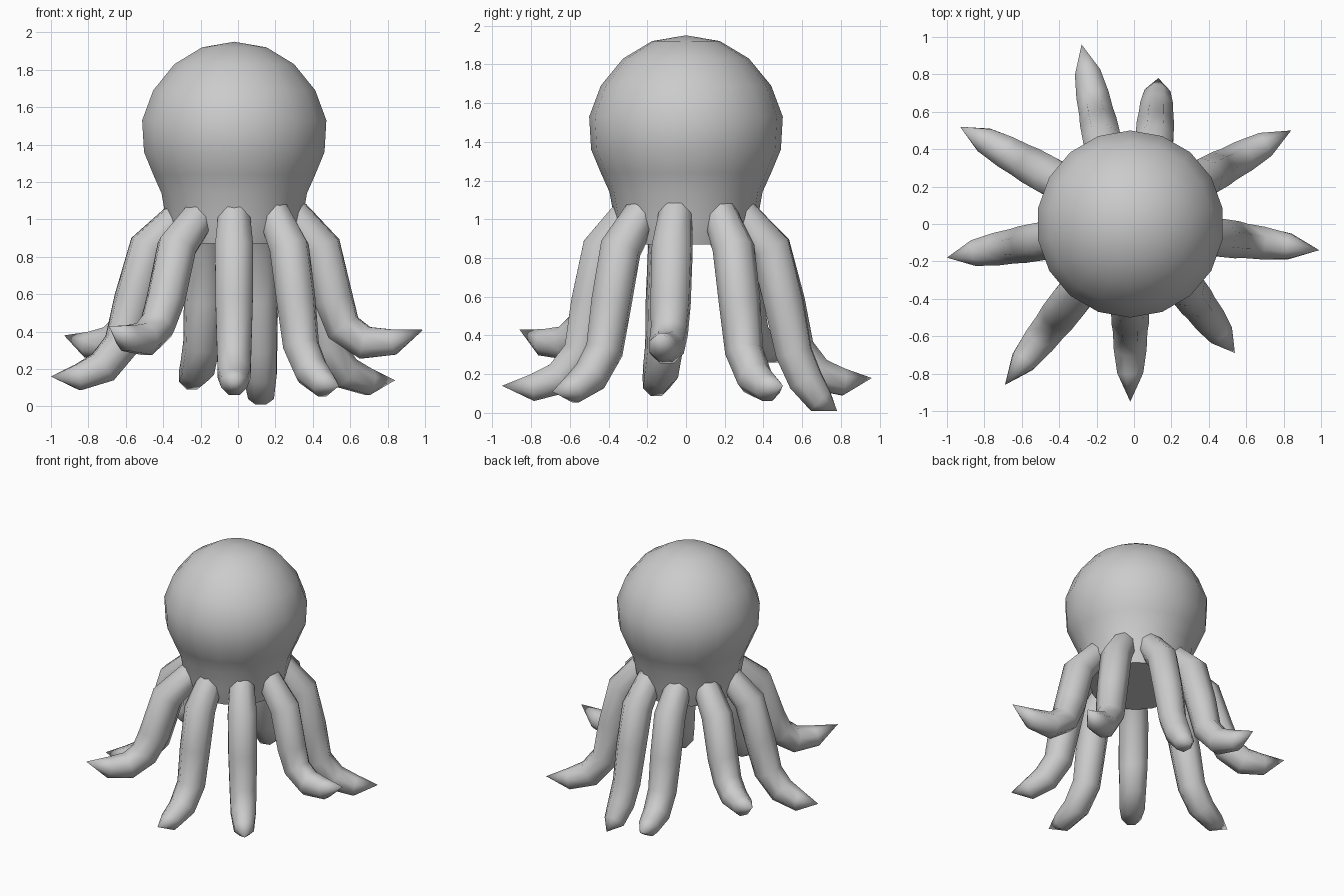
import bpy, bmesh, math
from mathutils import Vector

if "Cube" in bpy.data.objects:
    bpy.data.objects.remove(bpy.data.objects["Cube"])


def finish(bm, name):
    bmesh.ops.recalc_face_normals(bm, faces=bm.faces)
    me = bpy.data.meshes.new(name)
    bm.to_mesh(me)
    bm.free()
    ob = bpy.data.objects.new(name, me)
    bpy.context.collection.objects.link(ob)
    bpy.ops.object.select_all(action='DESELECT')
    ob.select_set(True)
    bpy.context.view_layer.objects.active = ob
    bpy.ops.object.shade_smooth_by_angle(angle=math.radians(60))


def skin(bm, rings, tip):
    """Join rings into a tube, cap the start and close the end in a point."""
    n = len(rings[0])
    end = bm.verts.new(tip)
    for i in range(n):
        j = (i + 1) % n
        for a, b in zip(rings, rings[1:]):
            bm.faces.new((a[i], a[j], b[j], b[i]))
        bm.faces.new((rings[-1][i], rings[-1][j], end))
    bm.faces.new(rings[0])


def ring(bm, centre, u, v, r, n):
    turns = [2 * math.pi * (i + .5) / n for i in range(n)]
    return [bm.verts.new(centre + r * (u * math.cos(t) + v * math.sin(t))) for t in turns]


# Head: lathed bulb narrowing to a neck
HEAD = [(.33, .87), (.37, 1.0), (.395, 1.14), (.44, 1.24), (.49, 1.36),
        (.5, 1.53), (.44, 1.69), (.325, 1.83), (.175, 1.92)]
bm = bmesh.new()
X, Y = Vector((1, 0, 0)), Vector((0, 1, 0))
skin(bm, [ring(bm, Vector((-.02, 0, z)), X, Y, r, 18) for r, z in HEAD], (-.02, 0, 1.95))
finish(bm, "head")

# Tentacles: eight-sided tubes that drop to a knee, curl outward and end in a point
RADII = [.09, .11, .108, .1, .095, .075]


def tentacle(name, root_angle, knee, foot_z, tip):
    a = math.radians(root_angle)
    tip = Vector(tip)
    root = Vector((.3 * math.cos(a), .3 * math.sin(a), 1.03))
    span = tip.xy.length - .3
    k = (knee - .3) / span
    # fraction of the way from root to tip, and height, for each ring
    fractions = [0, k * .56, k * .81, k, k + (1 - k) * .27, k + (1 - k) * .62, 1]
    heights = [1.03, .85, .57, .2 + .65 * foot_z, foot_z, (foot_z + tip.z) / 2 - .03, tip.z]
    pts = []
    for f, z in zip(fractions, heights):
        p = root.lerp(tip, f)
        p.z = z
        pts.append(p)
    out = tip - root
    side = Vector((-out.y, out.x, 0)).normalized()
    bm = bmesh.new()
    rings = []
    for i, r in enumerate(RADII):
        along = (pts[i + 1] - pts[max(i - 1, 0)]).normalized()
        rings.append(ring(bm, pts[i], side, along.cross(side), r, 8))
    skin(bm, rings, tip)
    finish(bm, name)


tentacle("front_tentacle", 266, .54, .18, (-.02, -.95, .14))
tentacle("front_right_tentacle", 310, .54, .19, (.54, -.69, .11))
tentacle("right_tentacle", 350, .57, .34, (.99, -.14, .41))
tentacle("back_right_tentacle", 36, .56, .18, (.84, .5, .14))
tentacle("back_tentacle_right", 71, .57, .17, (.13, .78, .01))
tentacle("back_tentacle_left", 116, .6, .2, (-.28, .96, .18))
tentacle("back_left_tentacle", 150, .67, .34, (-.93, .52, .38))
tentacle("left_tentacle", 191, .63, .21, (-1, -.18, .16))
tentacle("front_left_tentacle", 229, .68, .36, (-.69, -.86, .43))
